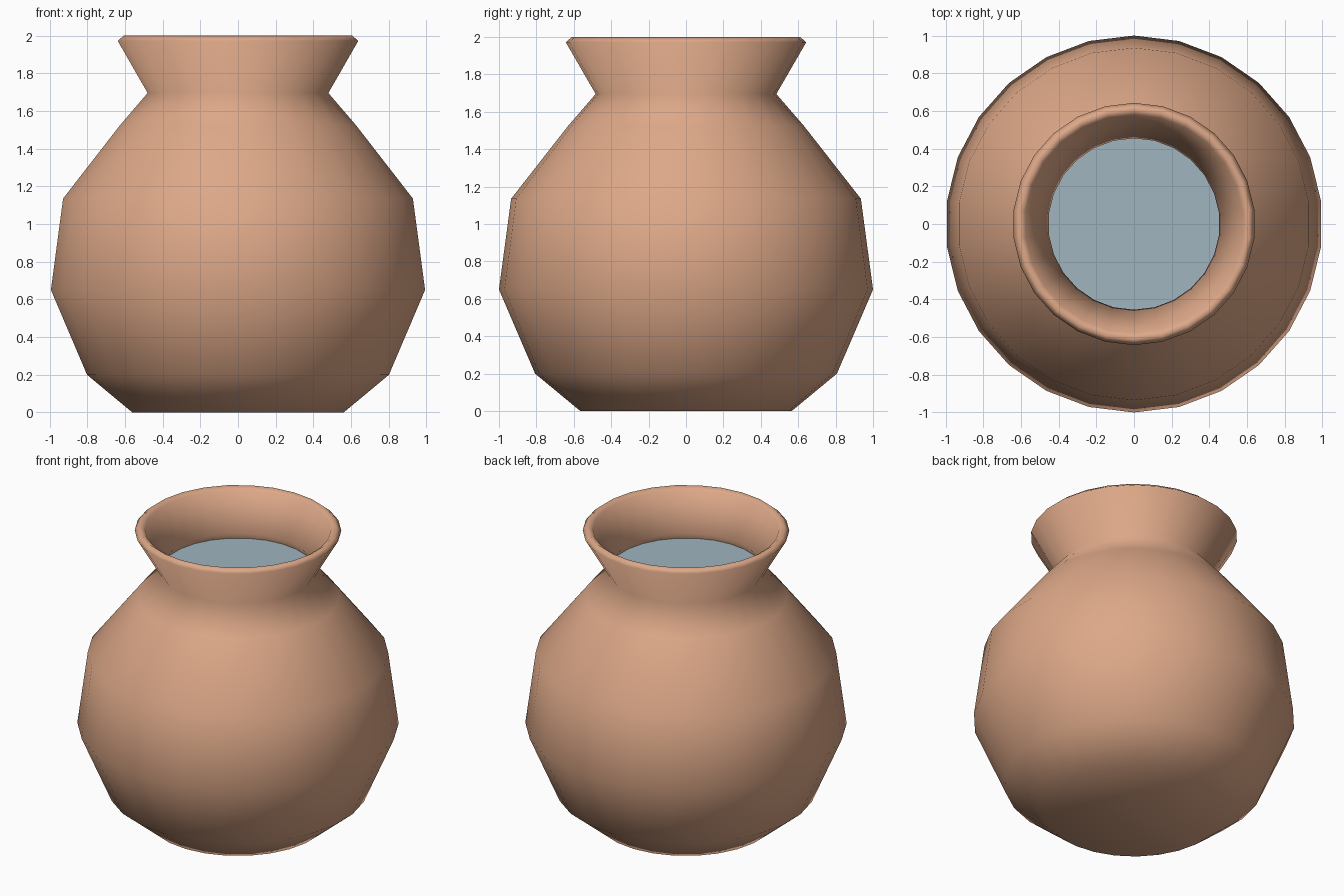
import bpy, bmesh
from math import tau

if "Cube" in bpy.data.objects:
    bpy.data.objects.remove(bpy.data.objects["Cube"])

SIDES = 26


def paint(obj, name, rgb):
    mat = bpy.data.materials.new(name)
    mat.diffuse_color = (*rgb, 1)
    mat.use_nodes = True
    mat.node_tree.nodes["Principled BSDF"].inputs["Base Color"].default_value = mat.diffuse_color
    obj.data.materials.append(mat)


def lathe(name, profile, rgb):
    """Spin (radius, height) points around z, first corner on the +y axis."""
    bm = bmesh.new()
    verts = [bm.verts.new((0, r, z)) for r, z in profile]
    edges = [bm.edges.new(pair) for pair in zip(verts, verts[1:])]
    bmesh.ops.spin(bm, geom=verts + edges, cent=(0, 0, 0), axis=(0, 0, 1),
                   angle=tau, steps=SIDES, use_merge=False)
    bmesh.ops.remove_doubles(bm, verts=bm.verts, dist=0.0005)
    bmesh.ops.recalc_face_normals(bm, faces=bm.faces)
    # the first face of an open shell may be flipped: make the belly face outward
    belly = max(bm.faces, key=lambda f: f.calc_center_median().xy.length)
    c = belly.calc_center_median()
    outward = belly.normal.dot((c.x, c.y, 0)) if len(profile) > 2 else belly.normal.z
    if outward < 0:
        bmesh.ops.reverse_faces(bm, faces=bm.faces)
    for f in bm.faces:
        f.smooth = True
    mesh = bpy.data.meshes.new(name)
    bm.to_mesh(mesh)
    bm.free()
    obj = bpy.data.objects.new(name, mesh)
    bpy.context.collection.objects.link(obj)
    paint(obj, name + "_color", rgb)
    return obj


# Clay pot: base, belly, shoulder, neck, flared rim, then the inside of the neck
lathe("pot", [(0, 0), (0.565, 0), (0.807, 0.2), (1.0, 0.65), (0.935, 1.135),
              (0.63, 1.525), (0.483, 1.695), (0.643, 1.972), (0.61, 2.0),
              (0.58, 1.98), (0.455, 1.74), (0.51, 1.65)],
      (0.72, 0.39, 0.245))

# Water surface just below the neck
lathe("water", [(0, 1.695), (0.482, 1.695)], (0.35, 0.46, 0.52))
